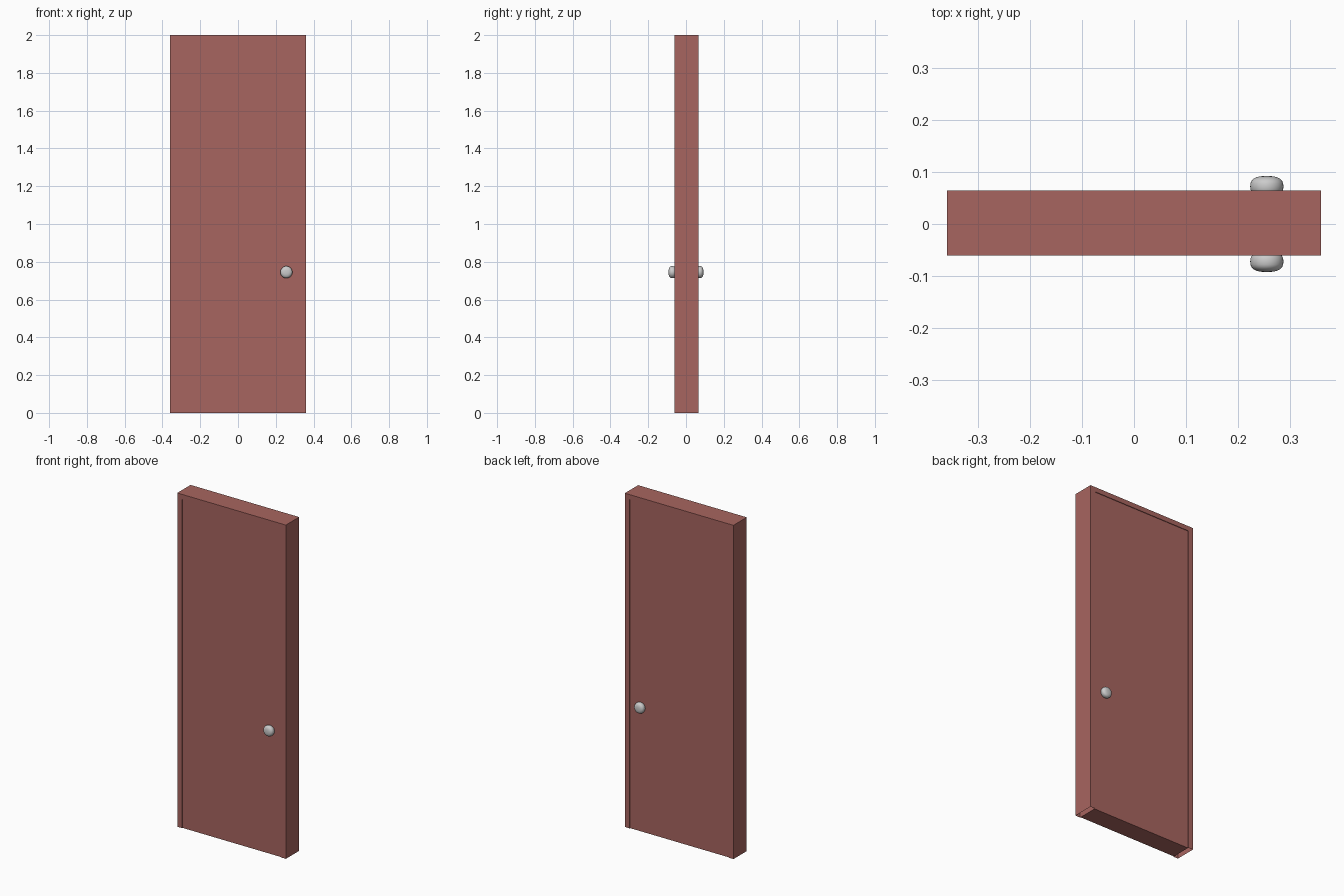
import bpy, bmesh, math
from mathutils import Matrix

if "Cube" in bpy.data.objects:
    bpy.data.objects.remove(bpy.data.objects["Cube"])

W, H, RAIL = 0.36, 2.0, 0.032          # half width, height, stile width
Y0, Y1, RECESS = -0.061, 0.065, 0.004  # frame front/back, door inset

paint = bpy.data.materials.new("red_brown_paint")
paint.diffuse_color = (0.39, 0.13, 0.115, 1)
paint.use_nodes = True
paint.node_tree.nodes["Principled BSDF"].inputs["Base Color"].default_value = paint.diffuse_color


def finish(bm, name, mat=None):
    mesh = bpy.data.meshes.new(name)
    bm.to_mesh(mesh)
    bm.free()
    obj = bpy.data.objects.new(name, mesh)
    bpy.context.collection.objects.link(obj)
    if mat:
        mesh.materials.append(mat)
    return obj


# Frame: upside-down U profile extruded through the wall depth, feet left open
bm = bmesh.new()
wi, hi = W - RAIL, H - 0.029
profile = [(-W, 0), (-W, H), (W, H), (W, 0), (wi, 0), (wi, hi), (-wi, hi), (-wi, 0)]
face = bm.faces.new([bm.verts.new((x, Y0, z)) for x, z in profile])
side = bmesh.ops.extrude_face_region(bm, geom=[face], use_keep_orig=True)["geom"]
bmesh.ops.translate(bm, vec=(0, Y1 - Y0, 0),
                    verts=[g for g in side if isinstance(g, bmesh.types.BMVert)])
bmesh.ops.recalc_face_normals(bm, faces=bm.faces)
feet = [f for f in bm.faces if all(v.co.z < 1e-4 for v in f.verts)]
bmesh.ops.delete(bm, geom=feet, context='FACES_ONLY')
finish(bm, "door_frame", paint)

# Door leaf: closed slab, slightly recessed in the frame
bm = bmesh.new()
depth = Y1 - Y0 - 2 * RECESS
bmesh.ops.create_cube(bm, size=1, matrix=Matrix.Translation((0, (Y0 + Y1) / 2, hi / 2))
                      @ Matrix.Diagonal((2 * wi, depth, hi, 1)))
finish(bm, "door_leaf", paint)


# Knobs: flattened round profile spun about the y axis, base sunk into the leaf
def knob(name, tip, direction):
    bm = bmesh.new()
    radius, half, p = 0.032, 0.02, 2 / 2.6
    pts = []
    for i in range(17):
        a = -math.pi / 2 + math.pi * i / 16
        r = radius * max(math.cos(a), 0) ** p if 0 < i < 16 else 0
        d = math.copysign(abs(math.sin(a)) ** p, math.sin(a)) * half
        pts.append((r, d))
    verts = [bm.verts.new((r, d * direction, 0)) for r, d in pts]
    edges = [bm.edges.new(pair) for pair in zip(verts, verts[1:])]
    bmesh.ops.spin(bm, geom=verts + edges, cent=(0, 0, 0), axis=(0, 1, 0),
                   angle=2 * math.pi, steps=32)
    bmesh.ops.remove_doubles(bm, verts=bm.verts, dist=1e-5)
    bmesh.ops.recalc_face_normals(bm, faces=bm.faces)
    obj = finish(bm, name)
    obj.location = (0.256, tip - direction * half, 0.745)
    for poly in obj.data.polygons:
        poly.use_smooth = True


knob("front_knob", -0.0925, -1)
knob("back_knob", 0.0925, 1)
